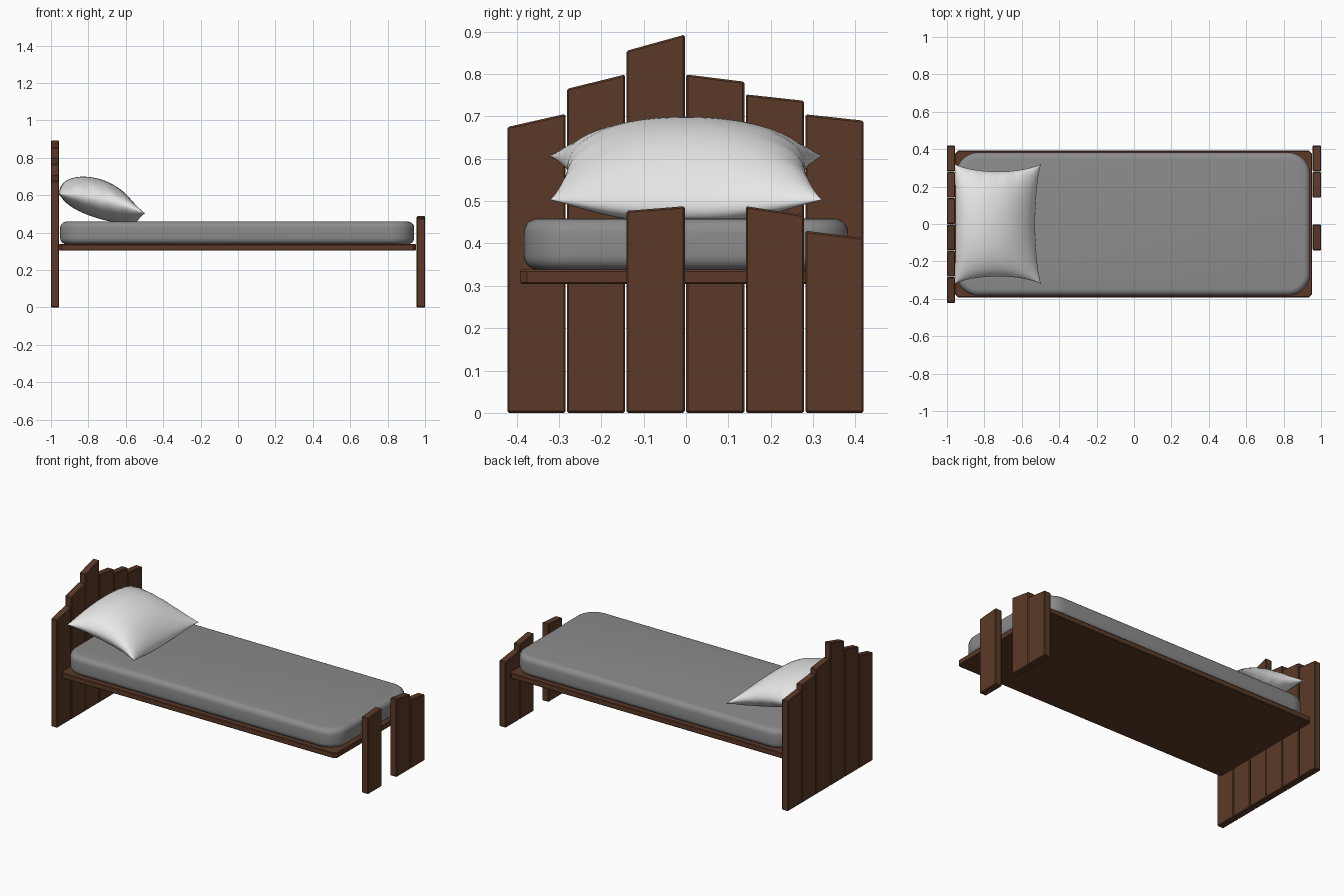
import bpy, bmesh, math
from mathutils import Vector

if "Cube" in bpy.data.objects:
    bpy.data.objects.remove(bpy.data.objects["Cube"])


def material(name, rgb):
    m = bpy.data.materials.new(name)
    m.diffuse_color = (*rgb, 1)
    m.use_nodes = True
    m.node_tree.nodes["Principled BSDF"].inputs["Base Color"].default_value = m.diffuse_color
    return m


WOOD = material("dark_wood", (0.105, 0.042, 0.021))
GREY = material("mattress_grey", (0.26, 0.26, 0.26))
WHITE = material("pillow_white", (0.8, 0.8, 0.8))


def finish(name, bm, mat, angle=None):
    bmesh.ops.recalc_face_normals(bm, faces=bm.faces[:])
    me = bpy.data.meshes.new(name)
    bm.to_mesh(me)
    bm.free()
    ob = bpy.data.objects.new(name, me)
    bpy.context.collection.objects.link(ob)
    me.materials.append(mat)
    if angle:
        bpy.ops.object.select_all(action='DESELECT')
        ob.select_set(True)
        bpy.context.view_layer.objects.active = ob
        bpy.ops.object.shade_smooth_by_angle(angle=math.radians(angle))
    return ob


def box(x0, x1, y0, y1, z0, z1):
    bm = bmesh.new()
    bmesh.ops.create_cube(bm, size=1)
    for v in bm.verts:
        v.co = Vector((x1 if v.co.x > 0 else x0, y1 if v.co.y > 0 else y0,
                       z1 if v.co.z > 0 else z0))
    return bm


def bevel(bm, edges, width, segments):
    bmesh.ops.bevel(bm, geom=edges, offset=width, segments=segments,
                    profile=0.5, affect='EDGES')


def upright(e):
    d = e.verts[0].co - e.verts[1].co
    return abs(d.z) > 1e-4 and abs(d.x) + abs(d.y) < 1e-4


def plank(name, x0, x1, slot, za, zb):
    """Vertical board with a slanted top, in one of six slots across y."""
    y0 = -0.422 + slot * 0.1408
    y1 = y0 + 0.1375
    bm = box(x0, x1, y0, y1, 0, 1)
    for v in bm.verts:
        if v.co.z > 0.5:
            v.co.z = za if v.co.y < (y0 + y1) / 2 else zb
    bevel(bm, bm.edges[:], 0.004, 1)
    finish(name, bm, WOOD)


# Headboard: six boards
head = [(0.675, 0.706), (0.765, 0.799), (0.855, 0.893),
        (0.799, 0.782), (0.752, 0.737), (0.705, 0.690)]
for i, (a, b) in enumerate(head):
    plank(f"headboard_plank_{i + 1}", -1.0, -0.957, i, a, b)

# Footboard: three boards, the other slots are empty
for i, a, b in [(2, 0.477, 0.488), (4, 0.488, 0.467), (5, 0.430, 0.413)]:
    plank(f"footboard_plank_{i + 1}", 0.955, 1.0, i, a, b)

# Bed base
bm = box(-0.957, 0.952, -0.392, 0.392, 0.304, 0.338)
bevel(bm, [e for e in bm.edges if upright(e)], 0.016, 1)
bevel(bm, [e for e in bm.edges if not upright(e)], 0.004, 1)
finish("bed_base", bm, WOOD)

# Mattress: rounded corners in plan, then soft top and bottom rims
Z0, Z1 = 0.338, 0.459
bm = box(-0.951, 0.942, -0.383, 0.383, Z0, Z1)
bevel(bm, [e for e in bm.edges if upright(e)], 0.12, 10)
bevel(bm, [e for e in bm.edges if not upright(e)], 0.034, 5)
finish("mattress", bm, GREY, 40)

# Pillow: two bulging sheets joined at a pinched seam, tilted on the headboard
N = 40
bm = bmesh.new()


def pillow_point(u, v, side):
    a, b = 1 - u * u, 1 - v * v
    pinch_x = 0.035 if u > 0 else 0.008
    x = -0.728 + u * (0.232 - pinch_x * b ** 0.8 * abs(u))
    y = v * (0.322 - 0.042 * a ** 0.8 * abs(v))
    seam = 0.555 - 0.052 * u + 0.02 * a
    bulge = (a * b) ** 0.52
    # small creases fading in towards the short edges
    crease = 0.004 * math.sin(17 * u + 4 * v) * abs(v) ** 4 * a * b ** 0.3
    h = (0.116 if side > 0 else 0.112) * bulge + crease
    z = seam + side * h
    # bulge leans towards the headboard on top
    x -= 0.03 * side * bulge
    return Vector((max(x, -0.957), y, max(z, 0.457)))


for side in (1, -1):
    # sine spacing packs rows near the seam
    t = [math.sin(math.pi / 2 * (2 * i / N - 1)) for i in range(N + 1)]
    g = [[bm.verts.new(pillow_point(u, v, side)) for v in t] for u in t]
    for i in range(N):
        for j in range(N):
            bm.faces.new((g[i][j], g[i + 1][j], g[i + 1][j + 1], g[i][j + 1]))
bmesh.ops.remove_doubles(bm, verts=bm.verts[:], dist=0.0002)
finish("pillow", bm, WHITE, 70)
